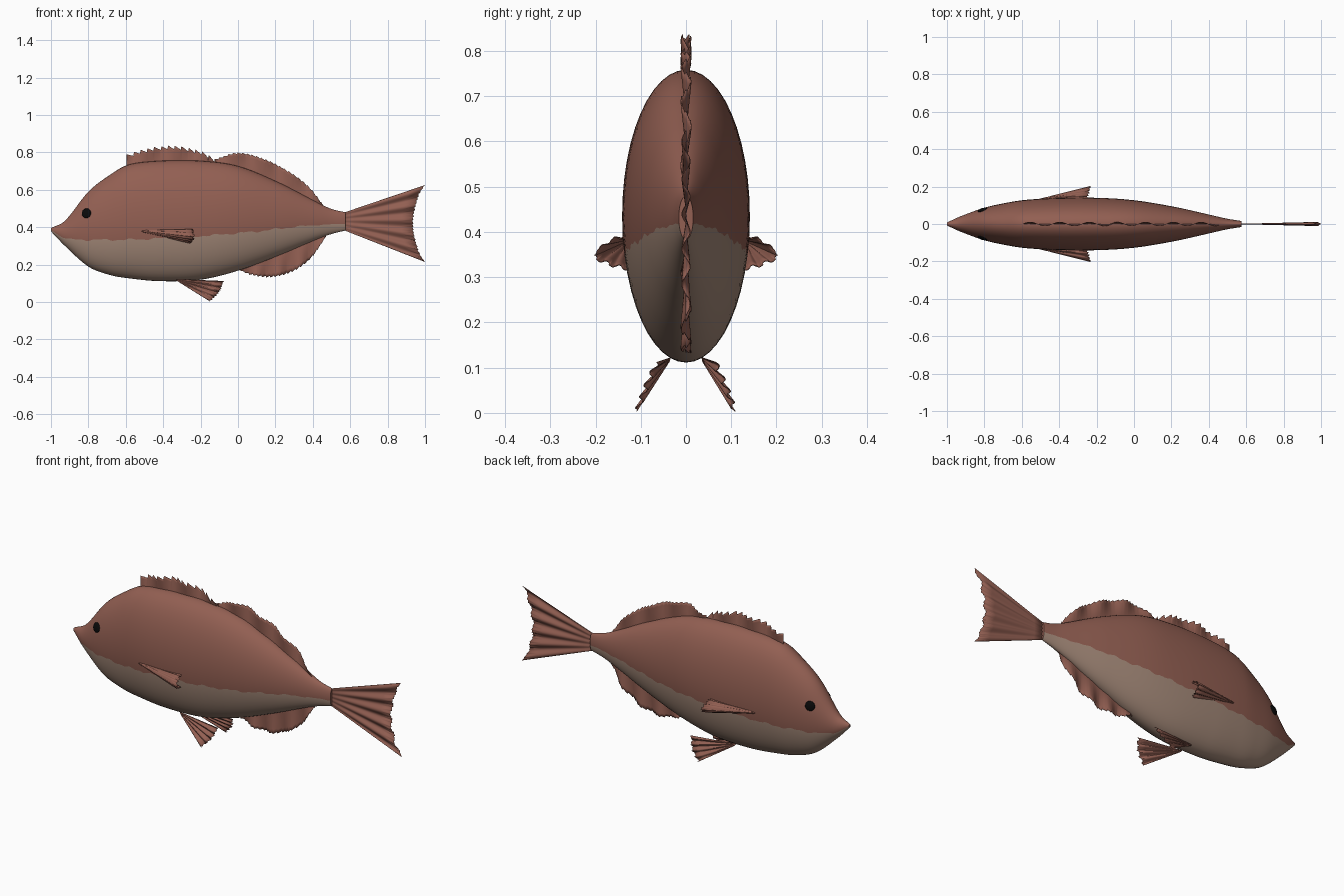
import bpy, bmesh, math
from mathutils import Vector

cube = bpy.data.objects.get("Cube")
if cube:
    bpy.data.objects.remove(cube)


def material(name, rgb):
    m = bpy.data.materials.new(name)
    m.use_nodes = True
    m.diffuse_color = (*rgb, 1)
    m.node_tree.nodes["Principled BSDF"].inputs["Base Color"].default_value = (*rgb, 1)
    return m


BROWN = material("reddish brown", (0.29, 0.115, 0.085))
BELLY = material("pale belly", (0.37, 0.25, 0.19))
BLACK = material("eye black", (0.003, 0.003, 0.003))


def spline(keys, t):
    """Smooth curve through tuples (t, a, b, ...); returns the values after t."""
    def slope(i, k):
        a, b = keys[max(i - 1, 0)], keys[min(i + 1, len(keys) - 1)]
        return (b[k] - a[k]) / (b[0] - a[0])
    i = 0
    while i < len(keys) - 2 and t > keys[i + 1][0]:
        i += 1
    p, q = keys[i], keys[i + 1]
    d = q[0] - p[0]
    u = (t - p[0]) / d
    return [p[k] * (2*u**3 - 3*u*u + 1) + q[k] * (3*u*u - 2*u**3)
            + d * slope(i, k) * (u**3 - 2*u*u + u) + d * slope(i + 1, k) * (u**3 - u*u)
            for k in range(1, len(p))]


def finish(name, bm, mats, angle):
    bmesh.ops.recalc_face_normals(bm, faces=bm.faces)
    me = bpy.data.meshes.new(name)
    bm.to_mesh(me)
    bm.free()
    ob = bpy.data.objects.new(name, me)
    bpy.context.collection.objects.link(ob)
    for m in mats:
        me.materials.append(m)
    bpy.ops.object.select_all(action='DESELECT')
    ob.select_set(True)
    bpy.context.view_layer.objects.active = ob
    bpy.ops.object.shade_smooth_by_angle(angle=math.radians(angle))
    return ob


# Body: elliptical rings, columns x, bottom, top, half width
BODY = [(-1, .378, .396, .008), (-.925, .30, .435, .042), (-.8, .19, .59, .087),
        (-.685, .145, .68, .113), (-.59, .128, .733, .128), (-.42, .112, .755, .139),
        (-.2, .12, .755, .14), (0, .168, .727, .127), (.22, .25, .638, .091),
        (.42, .335, .535, .046), (.5, .364, .498, .028), (.575, .383, .48, .016)]
# Height of the colour boundary along the body
LINE = [(-1, .386), (-.925, .342), (-.74, .333), (-.52, .336), (-.2, .353),
        (.12, .38), (.33, .405), (.575, .42)]


def body():
    bm = bmesh.new()
    low, high, rings, steps = 10, 14, [], 110
    for i in range(steps + 1):
        x = -1 + 1.575 * i / steps
        zb, zt, w = spline(BODY, x)
        mid, half = (zb + zt) / 2, (zt - zb) / 2
        wob = .004 * math.sin(41 * x) + .003 * math.sin(97 * x + 1)
        edge = spline(LINE, x)[0] + wob * min(1, half / .2)
        a = math.asin(max(-.9, min(.9, (edge - mid) / half)))
        right = math.pi / 2
        side = [-right + (a + right) * k / low for k in range(low)]
        side += [a + (right - a) * k / high for k in range(high + 1)]
        angles = side + [math.pi - t for t in reversed(side[1:-1])]
        rings.append([bm.verts.new((x, w * math.cos(t), mid + half * math.sin(t)))
                      for t in angles])
    n = len(rings[0])
    for r, s in zip(rings, rings[1:]):
        for k in range(n):
            f = bm.faces.new((r[k], r[(k + 1) % n], s[(k + 1) % n], s[k]))
            f.material_index = int(k < low or k >= n - low)
    for r in (rings[0], rings[-1]):
        bm.faces.new(r)
    finish("body", bm, [BROWN, BELLY], 50)


def fin(name, inner, outer, teeth, tooth, ripple, waves, axis=(0, 1, 0), cols=120, rows=6):
    """Thin rippled sheet between two edges, with a serrated outer edge."""
    bm = bmesh.new()
    grid = []
    for i in range(cols + 1):
        s = i / cols
        a, b = Vector(inner(s)), Vector(outer(s))
        saw = (s * teeth) % 1
        b -= (b - a).normalized() * tooth * saw
        line = []
        for j in range(rows + 1):
            t = j / rows
            bend = ripple * t * math.sin(2 * math.pi * waves * s)
            line.append(bm.verts.new(a.lerp(b, t) + Vector(axis) * bend))
        grid.append(line)
    for p, q in zip(grid, grid[1:]):
        for j in range(rows):
            bm.faces.new((p[j], q[j], q[j + 1], p[j + 1]))
    ob = finish(name, bm, [BROWN], 40)
    mod = ob.modifiers.new("thickness", 'SOLIDIFY')
    mod.thickness = .002
    mod.offset = 0


def ridge_fin(name, keys, top, teeth, tooth, waves):
    """Fin along the back or underside, rooted just inside the body."""
    x0, x1 = keys[0][0], keys[-1][0]

    def inner(s):
        x = x0 + (x1 - x0) * s
        zb, zt, _ = spline(BODY, x)
        return (x, 0, zt - .015 if top else zb + .015)

    def outer(s):
        x = x0 + (x1 - x0) * s
        return (x, 0, spline(keys, x)[0])
    fin(name, inner, outer, teeth, tooth, .011, waves)


def fan(name, root, edge, *args, **kw):
    """Fin whose rays spread from a short root to a curved edge."""
    fin(name, lambda s: Vector(root[0]).lerp(Vector(root[1]), s),
        lambda s: spline(edge, s), *args, **kw)


body()

# Fins on the centre line
ridge_fin("front_dorsal_fin", [(-.595, .79), (-.52, .815), (-.36, .838), (-.2, .81),
                               (-.12, .765)], True, 13, .022, 3)
ridge_fin("rear_dorsal_fin", [(-.125, .765), (0, .80), (.145, .765), (.28, .695),
                              (.385, .612), (.47, .50)], True, 24, .01, 4)
ridge_fin("anal_fin", [(.015, .165), (.065, .145), (.17, .132), (.28, .157),
                       (.385, .228), (.47, .345)], False, 20, .01, 4)
fan("tail_fin", [(.56, 0, .387), (.56, 0, .476)],
    [(0, 1, 0, .215), (.12, .968, 0, .27), (.5, .938, 0, .42),
     (.88, .968, 0, .57), (1, 1, 0, .625)], 22, .008, .009, 5)

# Paired fins and eyes
for name, m in (("left", 1), ("right", -1)):
    # "left" here is +y side of the fish, "right" the -y side
    fan(name + "_pectoral_fin", [(-.52, .13 * m, .386), (-.52, .13 * m, .374)],
        [(0, -.25, .125 * m, .392), (.25, -.238, .165 * m, .382),
         (.5, -.23, .203 * m, .348), (.75, -.24, .17 * m, .328),
         (1, -.255, .125 * m, .316)], 12, .012, .004, 6, axis=(0, 0, 1))
    fan(name + "_pelvic_fin", [(-.33, .035 * m, .122), (-.325, .037 * m, .113)],
        [(0, -.075, .065 * m, .112), (.5, -.098, .09 * m, .055),
         (1, -.148, .109 * m, .003)], 9, .008, .006, 4, axis=(0, 1, 0))
    bm = bmesh.new()
    bmesh.ops.create_uvsphere(bm, u_segments=20, v_segments=12, radius=.026)
    eye = finish(name + "_eye", bm, [BLACK], 60)
    eye.location = (-.81, .075 * m, .475)
    eye.rotation_mode = 'QUATERNION'
    eye.rotation_quaternion = Vector((-.3, m, .2)).to_track_quat('Z', 'Y')
    eye.scale = (1, 1, .35)
